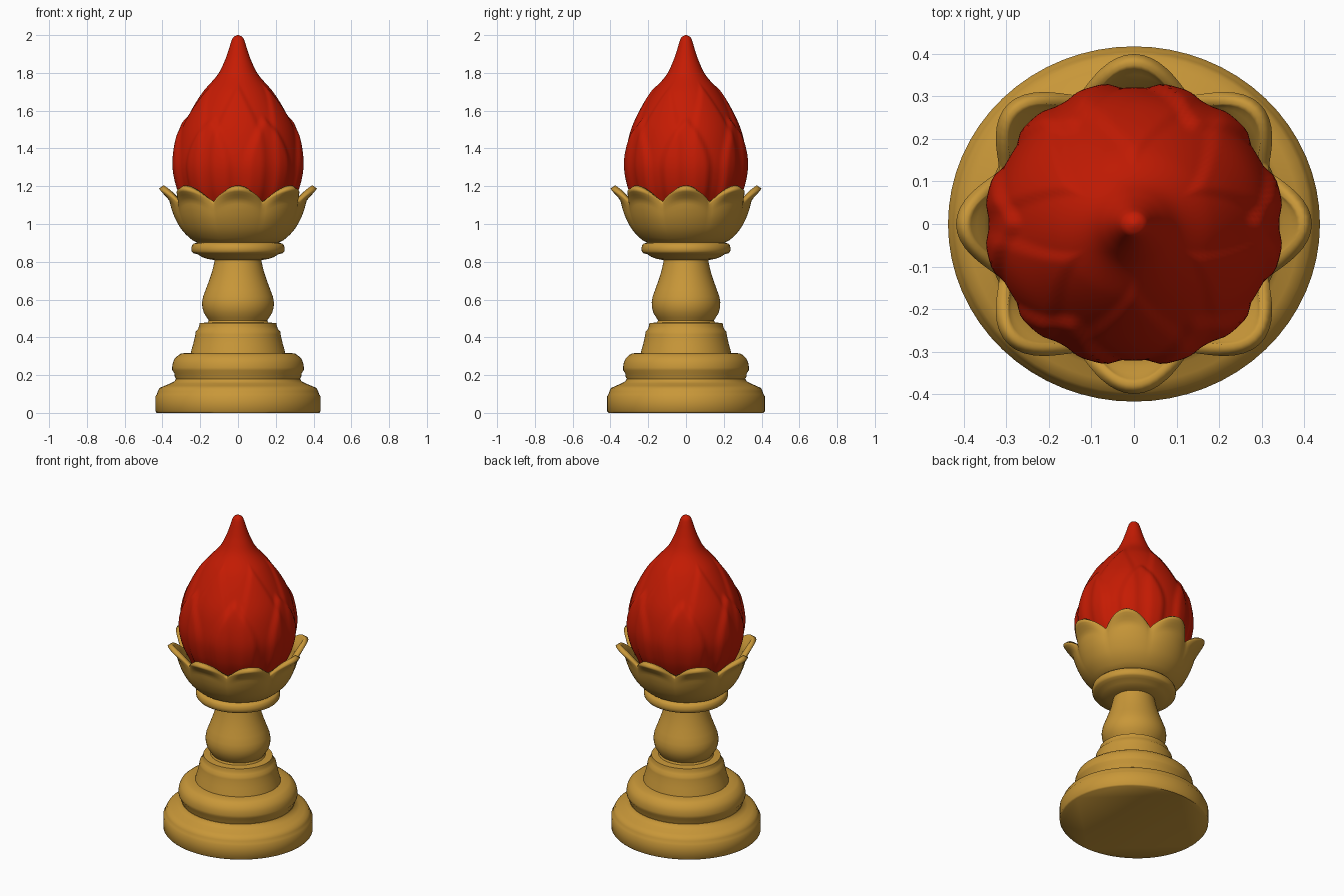
import bpy, bmesh, math
from math import pi, cos, sin

if "Cube" in bpy.data.objects:
    bpy.data.objects.remove(bpy.data.objects["Cube"])

Y_SCALE = 0.955  # the piece is slightly narrower front to back


def material(name, colour):
    m = bpy.data.materials.new(name)
    m.diffuse_color = (*colour, 1)
    m.use_nodes = True
    m.node_tree.nodes["Principled BSDF"].inputs["Base Color"].default_value = m.diffuse_color
    return m


gold = material("gold", (0.58, 0.31, 0.04))
red = material("flame red", (0.56, 0.011, 0.001))


def revolve(name, rows, segs, point, mat, angle, cap_top=True, cap_bottom=True):
    """Grid around z; point(row, theta) gives (radius, z)."""
    bm = bmesh.new()
    rings = []
    for row in rows:
        ring = []
        for j in range(segs):
            a = 2 * pi * j / segs
            r, z = point(row, a)
            ring.append(bm.verts.new((r * cos(a), r * sin(a) * Y_SCALE, z)))
        rings.append(ring)
    for lo, hi in zip(rings, rings[1:]):
        for j in range(segs):
            k = (j + 1) % segs
            bm.faces.new((lo[j], lo[k], hi[k], hi[j]))
    if cap_bottom:
        bm.faces.new(rings[0][::-1])
    if cap_top:
        bm.faces.new(rings[-1])
    me = bpy.data.meshes.new(name)
    bm.to_mesh(me)
    bm.free()
    me.materials.append(mat)
    ob = bpy.data.objects.new(name, me)
    bpy.context.collection.objects.link(ob)
    bpy.ops.object.select_all(action='DESELECT')
    ob.select_set(True)
    bpy.context.view_layer.objects.active = ob
    bpy.ops.object.shade_smooth_by_angle(angle=math.radians(angle))
    return ob


def interp(pts, z):
    """Smooth radius lookup along a (radius, z) profile."""
    for i in range(len(pts) - 1):
        (r0, z0), (r1, z1) = pts[i], pts[i + 1]
        if z <= z1:
            t = (z - z0) / (z1 - z0)
            ra, za = pts[max(i - 1, 0)]
            rb, zb = pts[min(i + 2, len(pts) - 1)]
            m0 = (r1 - ra) / (z1 - za) * (z1 - z0)
            m1 = (rb - r0) / (zb - z0) * (z1 - z0)
            return ((2*t**3 - 3*t*t + 1) * r0 + (t**3 - 2*t*t + t) * m0
                    + (3*t*t - 2*t**3) * r1 + (t**3 - t*t) * m1)
    return pts[-1][0]


def step(x):
    x = min(max(x, 0), 1)
    return x * x * (3 - 2 * x)


# Turned parts of the pedestal
turned = {
    "base_plinth": [(.43, 0), (.437, .008), (.437, .088), (.43, .098), (.424, .115), (.415, .132),
                    (.39, .143), (.36, .155), (.335, .168), (.33, .18)],
    "base_torus": [(.325, .165), (.328, .18), (.335, .192), (.337, .21), (.348, .225), (.349, .24),
                   (.345, .265), (.335, .288), (.315, .306), (.30, .315), (.25, .318)],
    "base_step": [(.252, .31), (.246, .335), (.237, .365), (.230, .395), (.226, .415), (.224, .43),
                  (.212, .443), (.206, .458), (.203, .475), (.15, .48)],
    "baluster": [(.165, .47), (.155, .49), (.165, .505), (.181, .53), (.189, .56), (.19, .585),
                 (.185, .615), (.17, .655), (.153, .70), (.138, .745), (.127, .79), (.122, .815),
                 (.125, .83)],
    "collar": [(.12, .808), (.16, .815), (.19, .825), (.215, .84), (.238, .846), (.245, .855),
               (.247, .87), (.243, .888), (.235, .896), (.215, .902), (.205, .915)],
}
for name, prof in turned.items():
    revolve(name, prof, 64, lambda p, a: p, gold, 50)

# Cup with eight petals whose tips curl outward
CUP = [(.20, .895), (.235, .91), (.29, .96), (.328, 1.02), (.352, 1.08), (.361, 1.12), (.366, 1.19)]


def cup_point(t, a):
    c = abs(cos(4 * a))
    top = 1.115 + 0.073 * c ** 0.85
    z = .895 + (top - .895) * t
    r = interp(CUP, z)
    r *= 1 - 0.05 * (1 - c) * t ** 2
    r += 0.055 * c ** 1.5 * step((t - .74) / .3)
    return r, z


cup = revolve("petal_cup", [i / 18 for i in range(19)], 128, cup_point, gold, 60, cap_top=False)
sol = cup.modifiers.new("thickness", 'SOLIDIFY')
sol.thickness = 0.03
sol.offset = -1

# Flame bud with tiers of overlapping petals in relief
BUD = [(.10, .95), (.22, 1.03), (.272, 1.12), (.306, 1.2), (.325, 1.3), (.319, 1.4), (.295, 1.5),
       (.248, 1.6), (.185, 1.7), (.108, 1.79), (.072, 1.86), (.05, 1.92), (.036, 1.965),
       (.024, 1.99), (.004, 2.0)]
# tier: petal count, phase, half width, bottom, tip, relief
TIERS = [(6, pi / 6, .50, 1.0, 1.77, .010), (6, 0, .46, .98, 1.59, .016)]


def bud_point(z, a):
    r = interp(BUD, z)
    for n, phase, width, z0, z1, h in TIERS:
        d = (a - phase + pi / n) % (2 * pi / n) - pi / n
        # pointed petal outline, narrowing towards the tip
        u = (z - z0) / (z1 - z0)
        if 0 < u < 1:
            w = width * (1 if u < .5 else 1 - ((u - .5) / .5) ** 2)
            r += h * step((w - abs(d)) / .14) * step((1 - u) / .1)
    return r, z


levels = [.95 + i * 1.02 / 85 for i in range(86)] + [1.978, 1.986, 1.993, 1.997, 2.0]
revolve("flame_bud", levels, 144, bud_point, red, 60)
